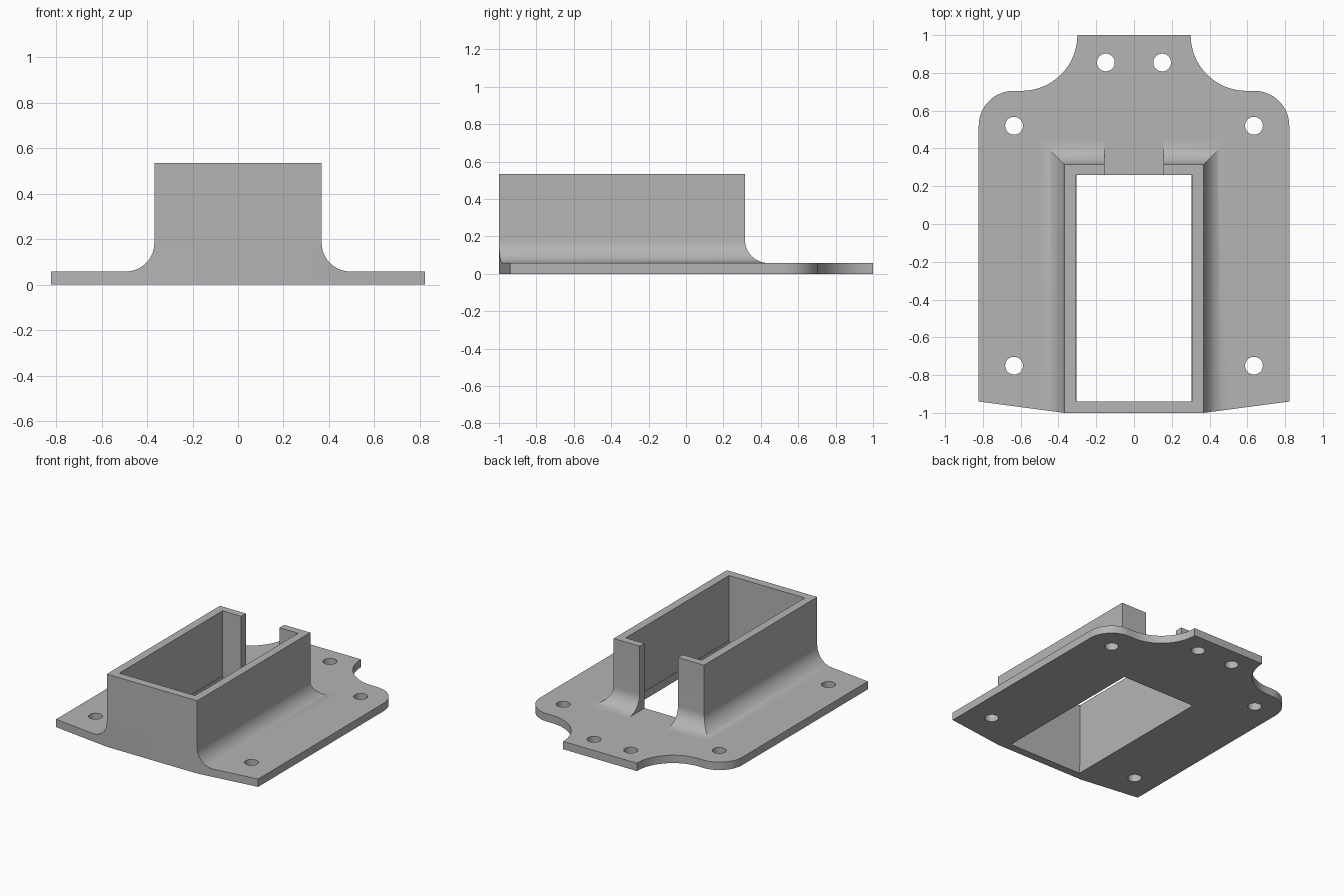
import bpy, bmesh
from math import pi, sin, cos, radians

cube = bpy.data.objects.get("Cube")
if cube:
    bpy.data.objects.remove(cube)

PLATE_T = 0.058                      # plate thickness
TOP = 0.535                          # top of the socket walls
WALL_X, BACK_Y = 0.368, 0.315        # outside of the socket
HOLE_X, HOLE_BACK, HOLE_FRONT = 0.308, 0.26, -0.94
FILLET = 0.125
SIDE_X, SIDE_FRONT = 0.822, -0.94    # plate side edges

grey = bpy.data.materials.new("plain grey")
grey.use_nodes = True
colour = (0.46, 0.46, 0.46, 1)
grey.diffuse_color = colour
grey.node_tree.nodes["Principled BSDF"].inputs["Base Color"].default_value = colour


def arc(cx, cy, r, start, end, steps):
    angles = [radians(start + (end - start) * i / steps) for i in range(steps + 1)]
    return [(cx + r * cos(a), cy + r * sin(a)) for a in angles]


def finish(obj):
    obj.data.materials.clear()
    obj.data.materials.append(grey)
    bpy.ops.object.select_all(action='DESELECT')
    obj.select_set(True)
    bpy.context.view_layer.objects.active = obj
    bpy.ops.object.shade_smooth_by_angle(angle=radians(30))


def mesh_object(name, bm):
    bmesh.ops.recalc_face_normals(bm, faces=bm.faces)
    mesh = bpy.data.meshes.new(name)
    bm.to_mesh(mesh)
    bm.free()
    obj = bpy.data.objects.new(name, mesh)
    bpy.context.collection.objects.link(obj)
    return obj


def box_cutter(name, x, y0, y1, z0, z1):
    bm = bmesh.new()
    bmesh.ops.create_cube(bm, size=1)
    for v in bm.verts:
        v.co = (v.co.x * 2 * x, y1 if v.co.y > 0 else y0, z1 if v.co.z > 0 else z0)
    obj = mesh_object(name, bm)
    obj.hide_render = True
    return obj


# Mounting plate: filled outline with screw holes and the socket opening
right = [(WALL_X, -1), (SIDE_X, SIDE_FRONT)]
right += arc(SIDE_X - 0.185, 0.52, 0.185, 0, 90, 16)
right += arc(0.595, 1.0, 0.295, 270, 180, 24)
outline = right + [(-x, y) for x, y in reversed(right)]
ox = HOLE_X - 0.004
loops = [outline, [(-ox, HOLE_FRONT), (ox, HOLE_FRONT), (ox, HOLE_BACK), (-ox, HOLE_BACK)]]
for x, y in [(0.635, 0.52), (0.635, -0.75), (0.149, 0.855)]:
    for side in (-1, 1):
        loops.append(arc(side * x, y, 0.047, 0, 360 * 31 / 32, 31))

curve = bpy.data.curves.new("plate_outline", 'CURVE')
curve.dimensions = '2D'
curve.fill_mode = 'BOTH'
curve.extrude = PLATE_T / 2
for loop in loops:
    spline = curve.splines.new('POLY')
    spline.points.add(len(loop) - 1)
    for p, (x, y) in zip(spline.points, loop):
        p.co = (x, y, 0, 1)
    spline.use_cyclic_u = True
helper = bpy.data.objects.new("plate_outline", curve)
bpy.context.collection.objects.link(helper)
bpy.context.view_layer.update()
mesh = bpy.data.meshes.new_from_object(helper.evaluated_get(bpy.context.evaluated_depsgraph_get()))
bpy.data.objects.remove(helper)
bm = bmesh.new()
bm.from_mesh(mesh)
bmesh.ops.remove_doubles(bm, verts=bm.verts, dist=1e-5)
bmesh.ops.translate(bm, verts=bm.verts, vec=(0, 0, PLATE_T / 2))
finish(mesh_object("mounting_plate", bm))

# Socket: rings that flare into the plate with a fillet on three sides
profile = [(FILLET * (1 - sin(a)), PLATE_T + FILLET * (1 - cos(a)))
           for a in (pi / 2 * i / 14 for i in range(15))] + [(0, TOP)]
slope = (SIDE_FRONT + 1) / (SIDE_X - WALL_X)
bm = bmesh.new()
rings = []
for d, z in profile:
    x, front, back = WALL_X + d, -1 + d * slope, BACK_Y + d
    # the front wall stays flat between the side walls
    pts = [(-x, front), (-WALL_X, -1), (WALL_X, -1), (x, front), (x, back), (-x, back)]
    if d < 1e-6:
        pts = [pts[0], pts[0], pts[3], pts[3], pts[4], pts[5]]
    rings.append([bm.verts.new((px, py, z)) for px, py in pts])
for low, high in zip(rings, rings[1:]):
    for i in range(6):
        j = (i + 1) % 6
        bm.faces.new((low[i], low[j], high[j], high[i]))
bm.faces.new(rings[0])
bm.faces.new(rings[-1])
bmesh.ops.remove_doubles(bm, verts=bm.verts, dist=1e-5)
bmesh.ops.dissolve_degenerate(bm, edges=bm.edges, dist=1e-5)
socket = mesh_object("socket_walls", bm)

# Cut the cavity and the slot in the back wall
cutters = [box_cutter("cavity_cutter", HOLE_X, HOLE_FRONT, HOLE_BACK, -0.5, 1),
           box_cutter("slot_cutter", 0.156, 0, 0.6, -0.4, 0.9)]
for cutter in cutters:
    mod = socket.modifiers.new(cutter.name, 'BOOLEAN')
    mod.operation = 'DIFFERENCE'
    mod.solver = 'EXACT'
    mod.object = cutter
    bpy.context.view_layer.objects.active = socket
    bpy.ops.object.modifier_apply(modifier=mod.name)
    bpy.data.objects.remove(cutter)
finish(socket)
